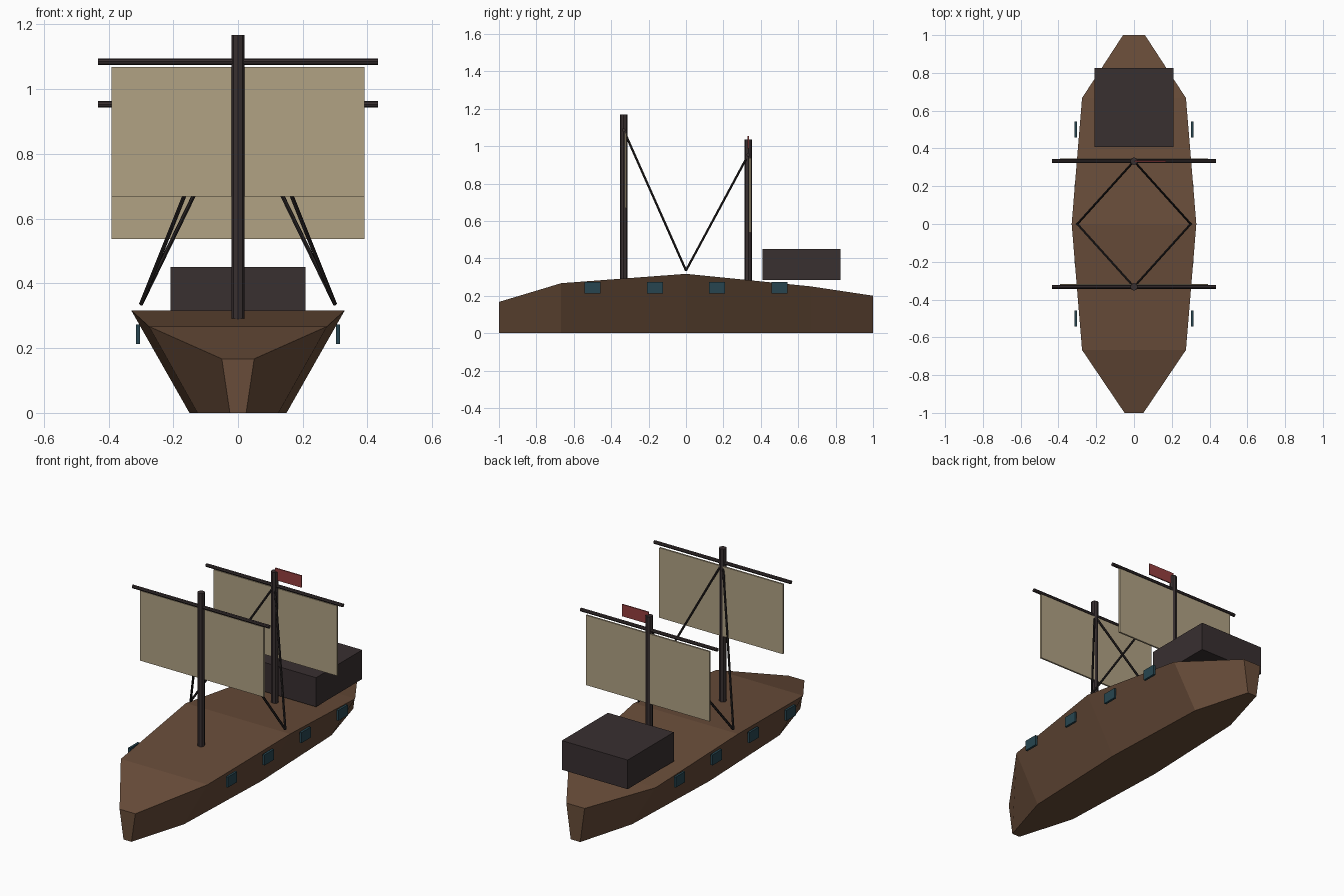
import bpy, bmesh
from mathutils import Vector

cube = bpy.data.objects.get("Cube")
if cube:
    bpy.data.objects.remove(cube)


def material(name, rgb):
    m = bpy.data.materials.new(name)
    m.use_nodes = True
    m.diffuse_color = (*rgb, 1)
    node = next(n for n in m.node_tree.nodes if n.type == "BSDF_PRINCIPLED")
    node.inputs["Base Color"].default_value = (*rgb, 1)
    return m


hull_wood = material("brown hull wood", (0.14, 0.073, 0.041))
dark_wood = material("dark wood", (0.04, 0.029, 0.03))
canvas = material("tan canvas", (0.44, 0.36, 0.23))
rope_black = material("black rope", (0.016, 0.013, 0.013))
port_teal = material("dark teal", (0.02, 0.06, 0.08))
flag_red = material("red cloth", (0.3, 0.05, 0.05))


def add_object(name, bm, mat):
    bmesh.ops.recalc_face_normals(bm, faces=bm.faces)
    mesh = bpy.data.meshes.new(name)
    bm.to_mesh(mesh)
    bm.free()
    mesh.materials.append(mat)
    obj = bpy.data.objects.new(name, mesh)
    bpy.context.collection.objects.link(obj)
    return obj


def box(name, centre, size, mat):
    bm = bmesh.new()
    bmesh.ops.create_cube(bm, size=1)
    bmesh.ops.scale(bm, vec=size, verts=bm.verts)
    obj = add_object(name, bm, mat)
    obj.location = centre
    return obj


def rod(name, start, end, radius, mat, sides=8):
    a, b = Vector(start), Vector(end)
    bm = bmesh.new()
    bmesh.ops.create_cone(bm, cap_ends=True, segments=sides, radius1=radius,
                          radius2=radius, depth=(b - a).length)
    obj = add_object(name, bm, mat)
    obj.location = (a + b) / 2
    obj.rotation_mode = "QUATERNION"
    obj.rotation_quaternion = (b - a).to_track_quat("Z", "Y")
    return obj


# Hull: stations of (y, deck half width, keel half width, deck height)
stations = [(-1, 0.05, 0.025, 0.167), (-0.667, 0.275, 0.125, 0.267),
            (0, 0.33, 0.15, 0.317), (0.667, 0.275, 0.125, 0.25),
            (1, 0.058, 0.03, 0.2)]
bm = bmesh.new()
rings = [[bm.verts.new(p) for p in ((-k, y, 0), (k, y, 0), (w, y, z), (-w, y, z))]
         for y, w, k, z in stations]
for a, b in zip(rings, rings[1:]):
    for i in range(4):
        j = (i + 1) % 4
        bm.faces.new((a[i], a[j], b[j], b[i]))
bm.faces.new(rings[0])
bm.faces.new(rings[-1])
add_object("hull", bm, hull_wood)

# Stern cabin
box("cabin", (0, 0.617, 0.367), (0.417, 0.417, 0.167), dark_wood)

# Masts with yards, sails and stay ropes
for label, y, foot, top, yard, sail_y in (("front", -0.333, 0.29, 1.168, 1.085, -0.322),
                                          ("rear", 0.333, 0.28, 1.035, 0.953, 0.342)):
    rod(label + "_mast", (0, y, foot), (0, y, top), 0.02, dark_wood)
    rod(label + "_yard", (-0.433, y, yard), (0.433, y, yard), 0.01, dark_wood)
    box(label + "_sail", (0, sail_y, yard - 0.216), (0.783, 0.01, 0.4), canvas)
    for side, s in (("left", 1), ("right", -1)):
        rod(f"{label}_{side}_stay", (0, y, yard), (s * 0.3, 0, 0.335),
            0.0065, rope_black, 6)

# Flag on the rear mast
box("flag", (0.087, 0.333, 1.02), (0.167, 0.007, 0.068), flag_red)

# Gun ports along both sides
for side, s in (("left", 1), ("right", -1)):
    for i in range(4):
        box(f"{side}_gun_port_{i + 1}", (s * 0.309, -0.5 + i / 3, 0.243),
            (0.013, 0.085, 0.06), port_teal)
